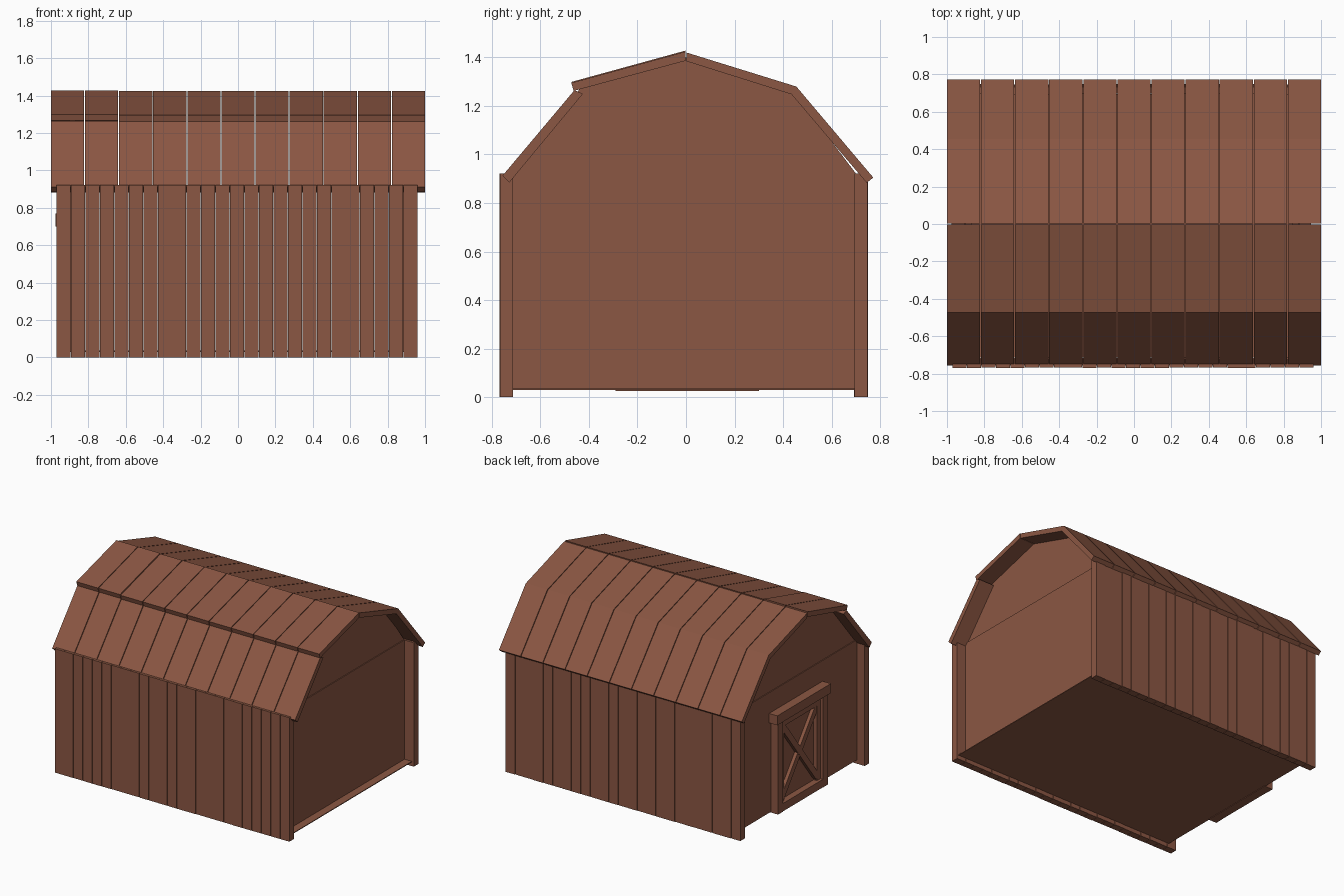
import bpy, bmesh, math, random
from mathutils import Vector

if "Cube" in bpy.data.objects:
    bpy.data.objects.remove(bpy.data.objects["Cube"])

random.seed(4)
wood = bpy.data.materials.new("reddish_brown_wood")
wood.diffuse_color = (0.26, 0.095, 0.056, 1)
wood.use_nodes = True
wood.node_tree.nodes["Principled BSDF"].inputs["Base Color"].default_value = wood.diffuse_color


def prism(bm, profile, x0, x1):
    """Extrude a closed (y, z) profile along x."""
    a = [bm.verts.new((x0, y, z)) for y, z in profile]
    b = [bm.verts.new((x1, y, z)) for y, z in profile]
    n = len(profile)
    bm.faces.new(a)
    bm.faces.new(b[::-1])
    for i in range(n):
        bm.faces.new((a[i], b[i], b[(i + 1) % n], a[(i + 1) % n]))


def rect(y0, y1, z0, z1):
    return [(y0, z0), (y1, z0), (y1, z1), (y0, z1)]


def make(name, parts):
    """One object from a list of (profile, x0, x1) prisms."""
    bm = bmesh.new()
    for profile, x0, x1 in parts:
        prism(bm, profile, x0, x1)
    bmesh.ops.recalc_face_normals(bm, faces=bm.faces)
    mesh = bpy.data.meshes.new(name)
    bm.to_mesh(mesh)
    bm.free()
    mesh.materials.append(wood)
    obj = bpy.data.objects.new(name, mesh)
    bpy.context.collection.objects.link(obj)
    return obj


def boards(x0, x1, count, gap):
    """Start and end x of evenly spaced boards."""
    step = (x1 - x0 + gap) / count
    return [(x0 + i * step, x0 + (i + 1) * step - gap) for i in range(count)]


# Long side walls of 25 upright planks
for name, y0, y1 in (("front_wall", -0.768, -0.715), ("back_wall", 0.695, 0.748)):
    planks = []
    for a, b in boards(-0.97, 0.96, 25, 0.0025):
        j = random.uniform(-0.002, 0.002)
        planks.append((rect(y0 + j, y1 + j, 0, 0.922), a, b))
    make(name, planks)

# Gambrel roof: four slopes of 11 boards
slopes = {
    "roof_front_lower": [(-0.757, 0.912), (-0.46, 1.265), (-0.425, 1.25), (-0.728, 0.885)],
    "roof_front_upper": [(-0.473, 1.295), (-0.003, 1.424), (-0.003, 1.386), (-0.463, 1.262)],
    "roof_back_upper": [(0.003, 1.42), (0.455, 1.28), (0.435, 1.248), (0.003, 1.384)],
    "roof_back_lower": [(0.455, 1.28), (0.772, 0.905), (0.745, 0.883), (0.435, 1.248)],
}
for name, profile in slopes.items():
    parts = []
    for i, (a, b) in enumerate(boards(-1, 1, 11, 0.005)):
        lift = 0.004 if name == "roof_front_upper" and i < 2 else 0
        parts.append(([(y, z + lift) for y, z in profile], a, b))
    make(name, parts)

# Gable ends, the upper part set back slightly to leave a ledge
upper = [(-0.705, 0.922), (0.70, 0.922), (0.445, 1.258), (0, 1.4), (-0.44, 1.268)]
lower = rect(-0.715, 0.695, 0.03, 0.924)
for name, x, s in (("left_gable", -0.908, 1), ("right_gable", 0.885, -1)):
    make(name, [(lower, *sorted((x, x + s * 0.04))),
                (upper, *sorted((x + s * 0.006, x + s * 0.04)))])

# Floor, showing as a sill on the right end
make("floor", [(rect(-0.715, 0.695, 0.03, 0.036), -0.905, 0.945)])

# Door frame on the left end
make("door_frame", [
    (rect(-0.31, 0.32, 0.70, 0.77), -0.976, -0.90),
    (rect(-0.29, -0.23, 0.026, 0.70), -0.968, -0.90),
    (rect(0.24, 0.30, 0.026, 0.70), -0.968, -0.90),
    (rect(-0.23, 0.24, 0.026, 0.085), -0.966, -0.90),
])

# Door panel with rails and stiles
make("door_panel", [(rect(-0.23, 0.24, 0.08, 0.70), -0.918, -0.90)])
make("door_rails", [
    (rect(-0.23, 0.24, 0.64, 0.70), -0.945, -0.91),
    (rect(-0.23, -0.19, 0.085, 0.64), -0.945, -0.91),
    (rect(0.20, 0.24, 0.085, 0.64), -0.945, -0.91),
])


# Crossed braces on the door
def brace(p, q, width):
    p, q = Vector(p), Vector(q)
    d = (q - p).normalized()
    n = Vector((-d.y, d.x)) * width / 2
    return [tuple(v) for v in (p + n, q + n, q - n, p - n)]


make("door_braces", [
    (brace((-0.20, 0.11), (0.21, 0.645), 0.045), -0.945, -0.91),
    (brace((0.21, 0.11), (-0.20, 0.645), 0.045), -0.943, -0.91),
])
